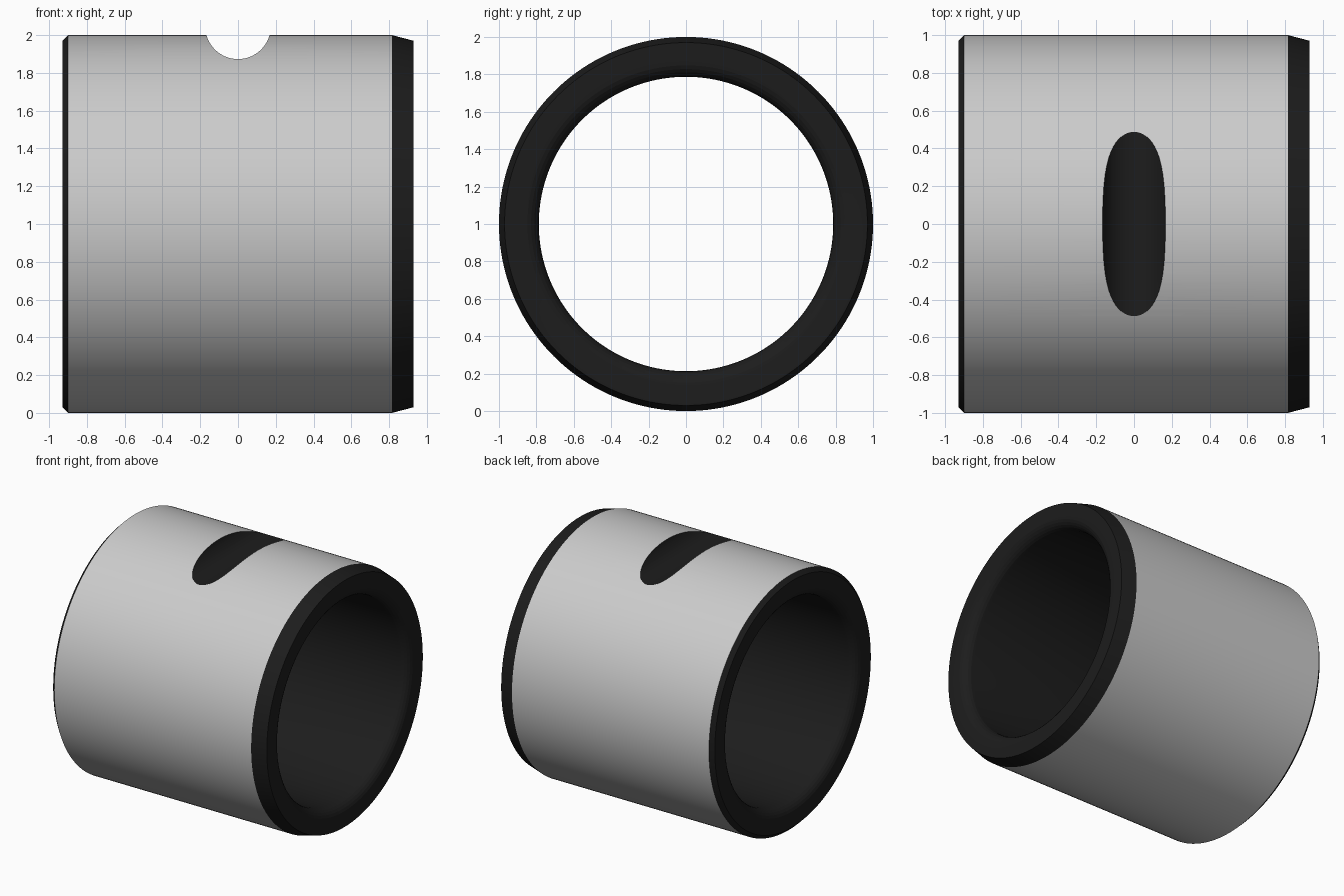
import bpy, bmesh
from math import pi, cos, sin

if "Cube" in bpy.data.objects:
    bpy.data.objects.remove(bpy.data.objects["Cube"])

SEGS = 160


def material(name, value):
    m = bpy.data.materials.new(name)
    m.diffuse_color = (value, value, value, 1)
    m.use_nodes = True
    m.node_tree.nodes["Principled BSDF"].inputs["Base Color"].default_value = m.diffuse_color
    return m


grey, black = material("grey", 0.8), material("black", 0.012)


def make_object(name, bm):
    bmesh.ops.recalc_face_normals(bm, faces=bm.faces)
    mesh = bpy.data.meshes.new(name)
    bm.to_mesh(mesh)
    bm.free()
    mesh.materials.append(grey)
    mesh.materials.append(black)
    obj = bpy.data.objects.new(name, mesh)
    bpy.context.collection.objects.link(obj)
    return obj


# Sleeve cross-section (x, radius): chamfered outside, rounded bore mouths
R_IN, FIL, END = 0.787, 0.082, 0.93
fillet = [(END - FIL + FIL * cos(a), R_IN + FIL - FIL * sin(a))
          for a in (i * pi / 12 for i in range(7))]
profile = [(-0.90, 1.0), (0.815, 1.0), (END, 0.97)]
profile += fillet
profile += [(-x, r) for x, r in reversed(fillet)]
profile += [(-END, 0.97)]

# Revolve around the x axis; only the outer wall is grey
bm = bmesh.new()
rings = []
for s in range(SEGS):
    a = 2 * pi * s / SEGS
    rings.append([bm.verts.new((x, r * sin(a), 1 + r * cos(a))) for x, r in profile])
n = len(profile)
for s in range(SEGS):
    p, q = rings[s], rings[(s + 1) % SEGS]
    for i in range(n):
        j = (i + 1) % n
        f = bm.faces.new((p[i], p[j], q[j], q[i]))
        f.material_index = 0 if i == 0 else 1
sleeve = make_object("sleeve", bm)

# Round-bottomed groove across the top, cut by a cylinder along y
bm = bmesh.new()
R_CUT, Z_CUT, N_CUT = 0.173, 2.046, 64
ends = [[bm.verts.new((R_CUT * cos(2 * pi * i / N_CUT), y, Z_CUT + R_CUT * sin(2 * pi * i / N_CUT)))
         for i in range(N_CUT)] for y in (-0.8, 0.8)]
for i in range(N_CUT):
    j = (i + 1) % N_CUT
    bm.faces.new((ends[0][i], ends[0][j], ends[1][j], ends[1][i]))
for e in ends:
    bm.faces.new(e)
for f in bm.faces:
    f.material_index = 1
cutter = make_object("groove_cutter", bm)
cutter.hide_render = True

cut = sleeve.modifiers.new("groove", 'BOOLEAN')
cut.operation = 'DIFFERENCE'
cut.solver = 'EXACT'
cut.object = cutter
bpy.ops.object.select_all(action='DESELECT')
sleeve.select_set(True)
bpy.context.view_layer.objects.active = sleeve
bpy.ops.object.modifier_apply(modifier="groove")
bpy.data.objects.remove(cutter)

# Smooth walls with crisp chamfer and groove edges
bpy.ops.object.shade_smooth_by_angle(angle=pi / 6 * 0.45)
